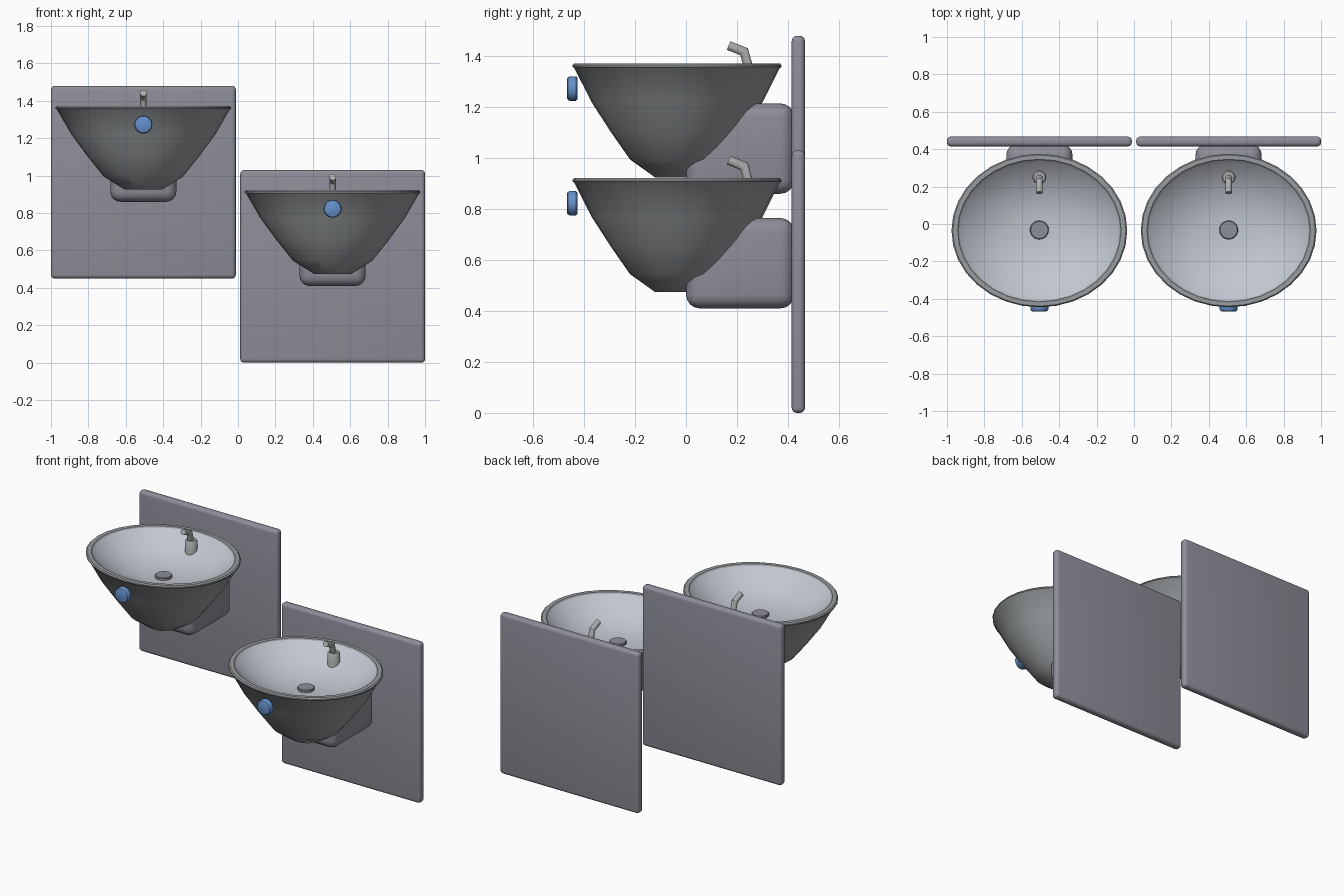
import bpy, bmesh, math
from mathutils import Vector

if "Cube" in bpy.data.objects:
    bpy.data.objects.remove(bpy.data.objects["Cube"])


def material(name, rgb):
    m = bpy.data.materials.new(name)
    m.diffuse_color = (*rgb, 1)
    m.use_nodes = True
    m.node_tree.nodes["Principled BSDF"].inputs["Base Color"].default_value = m.diffuse_color
    return m


PANEL = material("panel grey", (0.27, 0.27, 0.32))
OUTER = material("bowl outer grey", (0.32, 0.34, 0.35))
INNER = material("basin light grey", (0.54, 0.57, 0.63))
METAL = material("tap metal", (0.42, 0.43, 0.43))
BLUE = material("button blue", (0.13, 0.28, 0.60))

CY = -0.035          # bowl centre in y
RATIO = 0.41 / 0.47  # bowl is an ellipse, shorter in y


def finish(name, bm, mats, angle=35):
    bmesh.ops.recalc_face_normals(bm, faces=bm.faces)
    me = bpy.data.meshes.new(name)
    bm.to_mesh(me)
    bm.free()
    for m in mats:
        me.materials.append(m)
    ob = bpy.data.objects.new(name, me)
    bpy.context.collection.objects.link(ob)
    bpy.ops.object.select_all(action='DESELECT')
    ob.select_set(True)
    bpy.context.view_layer.objects.active = ob
    bpy.ops.object.shade_smooth_by_angle(angle=math.radians(angle))
    return ob


def rounded_box(name, lo, hi, radius, mat):
    bm = bmesh.new()
    bmesh.ops.create_cube(bm, size=1)
    for v in bm.verts:
        v.co = Vector([(a + b) / 2 + c * (b - a) for a, b, c in zip(lo, hi, v.co)])
    bmesh.ops.bevel(bm, geom=bm.edges[:], offset=radius, segments=4,
                    profile=0.5, affect='EDGES')
    return finish(name, bm, [mat])


def lathe(name, profile, centre, mats, sides=32, ratio=1.0, axis='Z', inner_from=None):
    """Turn (radius, height) points round z, or round -y for axis 'Y'."""
    bm = bmesh.new()
    rings = []
    for r, h in profile:
        if r == 0:
            ring = [bm.verts.new((0, 0, h))] * sides
        else:
            ring = [bm.verts.new((r * math.cos(2 * math.pi * i / sides),
                                  ratio * r * math.sin(2 * math.pi * i / sides), h))
                    for i in range(sides)]
        rings.append(ring)
    for k, (a, b) in enumerate(zip(rings, rings[1:])):
        for i in range(sides):
            j = (i + 1) % sides
            f = bm.faces.new(dict.fromkeys((a[i], a[j], b[j], b[i])))
            if inner_from is not None and k >= inner_from:
                f.material_index = 1
    for v in bm.verts:
        x, y, z = v.co
        v.co = Vector((x, -z, y) if axis == 'Y' else (x, y, z)) + Vector(centre)
    return finish(name, bm, mats)


def pipe(name, points, radius, mat, sides=16):
    """Mitred tube along a path in the yz plane."""
    bm = bmesh.new()
    pts = [Vector(p) for p in points]
    side = Vector((1, 0, 0))
    rings = []
    for i, p in enumerate(pts):
        d0 = (p - pts[i - 1]).normalized() if i else (pts[1] - p).normalized()
        d1 = (pts[i + 1] - p).normalized() if i < len(pts) - 1 else d0
        t = (d0 + d1).normalized()
        up = side.cross(t) / t.dot(d0)
        rings.append([bm.verts.new(p + radius * (side * math.cos(a) + up * math.sin(a)))
                      for a in (2 * math.pi * k / sides for k in range(sides))])
    for a, b in zip(rings, rings[1:]):
        for k in range(sides):
            j = (k + 1) % sides
            bm.faces.new((a[k], a[j], b[j], b[k]))
    bm.faces.new(rings[0])
    bm.faces.new(rings[-1])
    return finish(name, bm, [mat])


# Bowl section: outer shell, rounded rim, shallow basin
shell = [(0, 0.475), (0.10, 0.475), (0.212, 0.545), (0.30, 0.655), (0.385, 0.77),
         (0.462, 0.903), (0.47, 0.908), (0.47, 0.915), (0.463, 0.922),
         (0.437, 0.922), (0.43, 0.915)]
basin = [(0.43 * t, 0.915 - 0.137 * (1 - t ** 2.6))
         for t in (0.96, 0.9, 0.82, 0.72, 0.6, 0.45, 0.3, 0.15, 0)]


def fountain(tag, x, z):
    # Wall panel and bracket
    rounded_box(tag + "_wall_panel", (x - 0.494, 0.415, z), (x + 0.494, 0.467, z + 1.03),
                0.02, PANEL)
    rounded_box(tag + "_bracket", (x - 0.177, 0.0, z + 0.41), (x + 0.177, 0.425, z + 0.765),
                0.055, PANEL)
    # Bowl
    lathe(tag + "_bowl", shell + basin, (x, CY, z), [OUTER, INNER],
          ratio=RATIO, inner_from=len(shell) - 1)
    # Drain
    lathe(tag + "_drain", [(0, 0.77), (0.05, 0.77), (0.05, 0.791), (0.046, 0.795), (0, 0.795)],
          (x, -0.032, z), [PANEL], sides=24)
    # Tap base and spout
    lathe(tag + "_tap_base", [(0, 0.80), (0.037, 0.80), (0.037, 0.902), (0.03, 0.912), (0, 0.912)],
          (x, 0.25, z), [METAL], sides=24)
    pipe(tag + "_tap_spout", [(x, 0.25, z + 0.89), (x, 0.228, z + 0.968), (x, 0.167, z + 0.992)],
         0.018, METAL)
    # Push button on the front
    lathe(tag + "_push_button",
          [(0, 0), (0.042, 0), (0.048, 0.006), (0.048, 0.03), (0.044, 0.038),
           (0.036, 0.042), (0, 0.042)],
          (x, -0.426, z + 0.823), [BLUE], sides=24, axis='Y')


fountain("high", -0.506, 0.45)
fountain("low", 0.506, 0.0)
